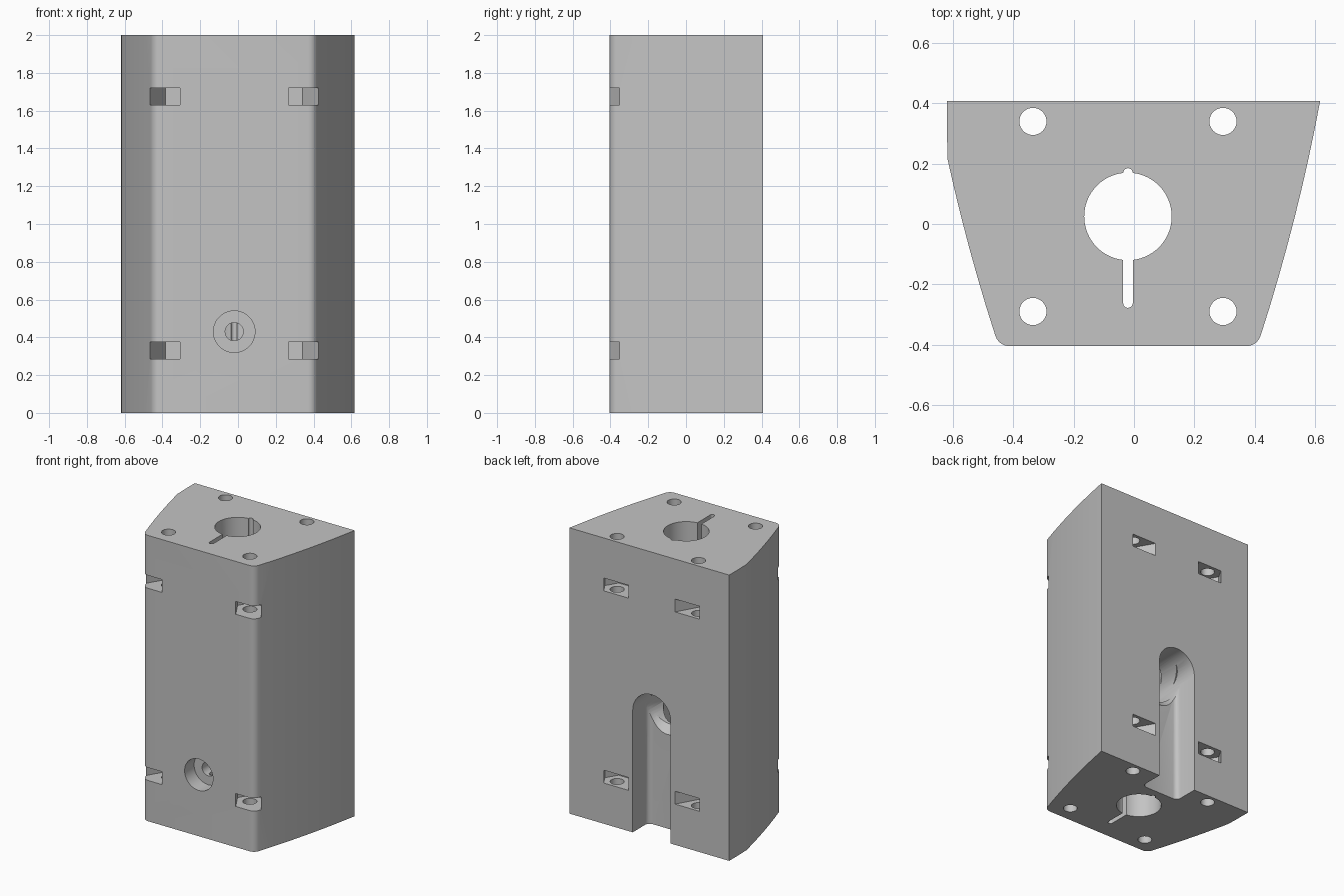
import bpy, bmesh, math
from mathutils import Matrix, Vector

if "Cube" in bpy.data.objects:
    bpy.data.objects.remove(bpy.data.objects["Cube"], do_unlink=True)

MID = -0.02          # symmetry line of the block
BORE_Y, BORE_R = 0.025, 0.145

grey = bpy.data.materials.new("plain grey")
grey.use_nodes = True
grey.diffuse_color = (0.55, 0.55, 0.55, 1)
grey.node_tree.nodes["Principled BSDF"].inputs["Base Color"].default_value = (0.55, 0.55, 0.55, 1)


def prism(name, pts, z0, z1, matrix=Matrix()):
    """Extrude a 2D outline from z0 to z1, then place it."""
    bm = bmesh.new()
    face = bm.faces.new([bm.verts.new((x, y, z0)) for x, y in pts])
    ext = bmesh.ops.extrude_face_region(bm, geom=[face])
    top = [v for v in ext["geom"] if isinstance(v, bmesh.types.BMVert)]
    bmesh.ops.translate(bm, verts=top, vec=(0, 0, z1 - z0))
    bmesh.ops.transform(bm, matrix=matrix, verts=bm.verts)
    bmesh.ops.recalc_face_normals(bm, faces=bm.faces)
    mesh = bpy.data.meshes.new(name)
    bm.to_mesh(mesh)
    bm.free()
    mesh.materials.append(grey)
    obj = bpy.data.objects.new(name, mesh)
    bpy.context.collection.objects.link(obj)
    return obj


def arc(cx, cy, r, a0, a1, n):
    steps = [math.radians(a0 + (a1 - a0) * i / n) for i in range(n + 1)]
    return [(cx + r * math.cos(a), cy + r * math.sin(a)) for a in steps]


def circle(cx, cy, r, n=48):
    return arc(cx, cy, r, 0, 360, n)[:-1]


def rod(name, start, end, r, n=48):
    """Round bar between two points."""
    start, end = Vector(start), Vector(end)
    axis = end - start
    m = Matrix.Translation(start) @ axis.to_track_quat("Z", "Y").to_matrix().to_4x4()
    return prism(name, circle(0, 0, r, n), 0, axis.length, m)


# Block outline: bowed sides, rounded front corners, left side trimmed flat
side = arc(0.372, -0.355, 0.05, -90, -18, 6)
for i in range(1, 9):
    t = i / 8
    side.append((0.42 + 0.197 * t + 0.053 * t * (1 - t), -0.37 + 0.778 * t))
mirrored = [(max(2 * MID - x, -0.62), y) for x, y in reversed(side)]
block = prism("mounting_block", side + mirrored, 0, 2)

cutters = []

# Central bore with long key slot and small notch
cutters.append(prism("bore", circle(MID, BORE_Y, BORE_R, 64), -0.1, 2.1))
cutters.append(prism("key_slot", arc(MID, -0.262, 0.016, 180, 360, 10)
                     + [(MID + 0.016, 0), (MID - 0.016, 0)], -0.1, 2.1))
cutters.append(prism("key_notch", arc(MID, 0.169, 0.016, 0, 180, 10)
                     + [(MID - 0.016, 0.1), (MID + 0.016, 0.1)], -0.1, 2.1))

# Screw holes and hexagonal nut slots reaching the front and back faces
w = 0.0825
tip = w / math.cos(math.radians(30))
nut = [(-tip, 0), (-tip / 2, -w), (0.3, -w), (0.3, w), (-tip / 2, w)]
for sx in (-1, 1):
    for y, sy in ((-0.29, -1), (0.34, 1)):
        x = MID + sx * 0.315
        cutters.append(prism("screw_hole", circle(x, y, 0.045, 32), -0.1, 2.1))
        angle = math.atan2(sy * math.cos(math.pi / 6), -sy * sx * 0.5)
        place = Matrix.Translation((x, y, 0)) @ Matrix.Rotation(angle, 4, "Z")
        for z in (0.285, 1.63):
            cutters.append(prism("nut_slot", nut, z, z + 0.09, place))

# Front counterbored hole
cutters.append(rod("counterbore", (MID, -0.6, 0.43), (MID, -0.3, 0.43), 0.11))
cutters.append(rod("clamp_hole", (MID, -0.4, 0.43), (MID, 0, 0.43), 0.048, 32))

# Back cable channel with arched top, opening into the bore by a sloped throat
cw = 0.147
floor = (arc(MID - cw + 0.035, 0.27, 0.035, 180, 270, 5)
         + arc(MID + cw - 0.035, 0.27, 0.035, 270, 360, 5)
         + [(MID + cw, 0.6), (MID - cw, 0.6)])
cutters.append(prism("cable_channel", floor, -0.1, 0.855))
cutters.append(rod("channel_arch", (MID, 0.05, 0.855), (MID, 0.6, 0.855), cw))
cutters.append(rod("channel_throat", (MID, 0.21, 0.89), (MID, 0.36, 0.74), cw - 0.001))

# Cut everything out of the block
for c in cutters:
    c.hide_render = True
    mod = block.modifiers.new(c.name, "BOOLEAN")
    mod.operation = "DIFFERENCE"
    mod.solver = "EXACT"
    mod.object = c
bpy.context.view_layer.update()
deps = bpy.context.evaluated_depsgraph_get()
result = bpy.data.meshes.new_from_object(block.evaluated_get(deps))
block.modifiers.clear()
block.data = result
for c in cutters:
    bpy.data.objects.remove(c, do_unlink=True)

# Smooth curved walls, keep edges crisp
bpy.ops.object.select_all(action="DESELECT")
block.select_set(True)
bpy.context.view_layer.objects.active = block
bpy.ops.object.shade_smooth_by_angle(angle=math.radians(30))
